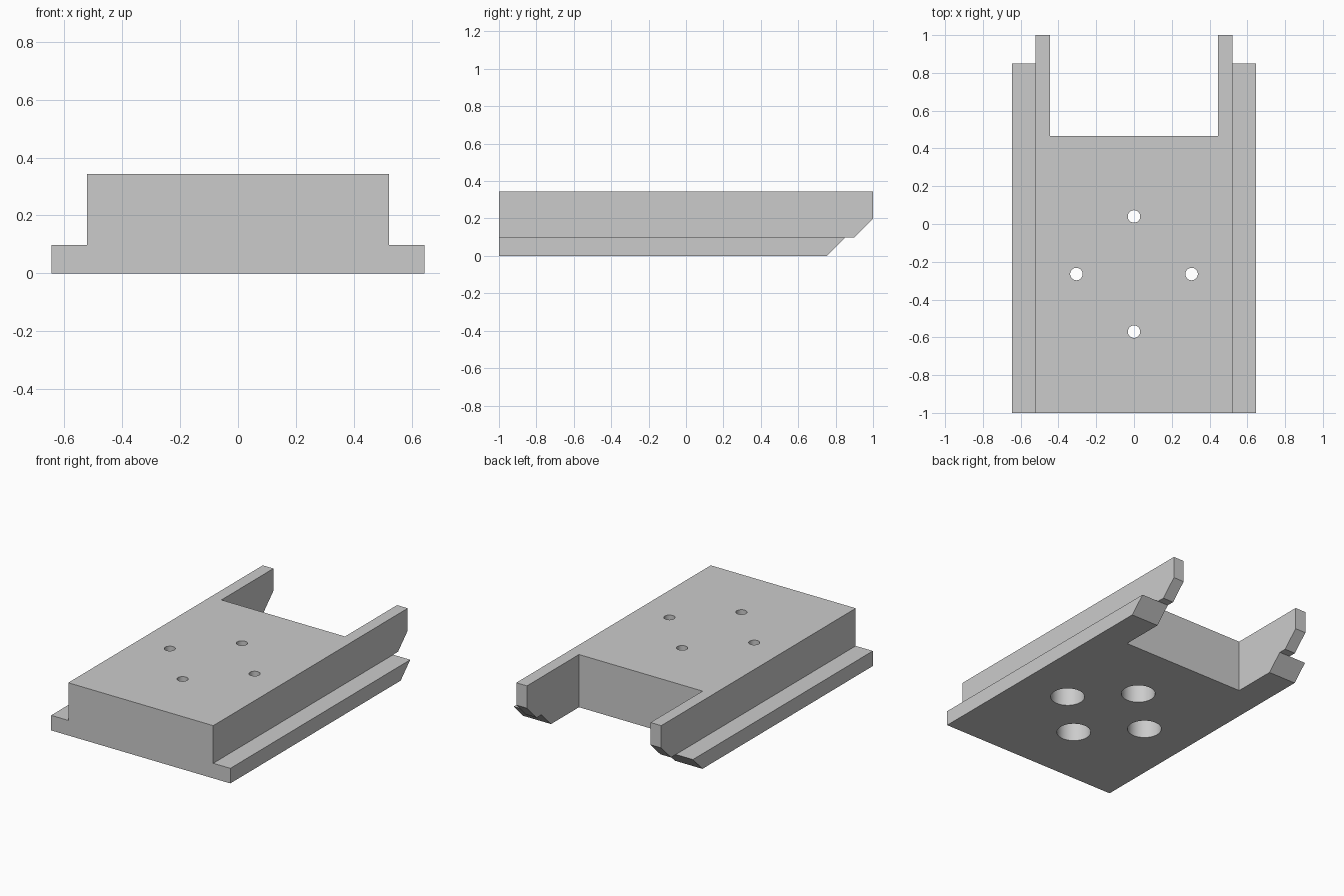
import bpy
import bmesh
from mathutils import Matrix, Vector

default = bpy.data.objects.get("Cube")
if default:
    bpy.data.objects.remove(default, do_unlink=True)

HALF_BODY, HALF_BASE, HALF_NOTCH = 0.522, 0.645, 0.445
STEP, TOP = 0.098, 0.343

grey = bpy.data.materials.new("plain grey")
grey.use_nodes = True
colour = (0.6, 0.6, 0.6, 1)
grey.diffuse_color = colour
grey.node_tree.nodes["Principled BSDF"].inputs["Base Color"].default_value = colour


def to_object(name, bm):
    bmesh.ops.recalc_face_normals(bm, faces=bm.faces)
    mesh = bpy.data.meshes.new(name)
    bm.to_mesh(mesh)
    bm.free()
    mesh.materials.append(grey)
    obj = bpy.data.objects.new(name, mesh)
    bpy.context.collection.objects.link(obj)
    return obj


def side_extrusion(name, profile, x0, x1):
    """Extrude a (y, z) side profile across x."""
    bm = bmesh.new()
    face = bm.faces.new([bm.verts.new((x0, y, z)) for y, z in profile])
    new = bmesh.ops.extrude_face_region(bm, geom=[face])["geom"]
    verts = [v for v in new if isinstance(v, bmesh.types.BMVert)]
    bmesh.ops.translate(bm, vec=Vector((x1 - x0, 0, 0)), verts=verts)
    return to_object(name, bm)


def cylinder(name, x, y, z0, z1, radius):
    bm = bmesh.new()
    bmesh.ops.create_cone(bm, cap_ends=True, segments=48, radius1=radius,
                          radius2=radius, depth=z1 - z0,
                          matrix=Matrix.Translation((x, y, (z0 + z1) / 2)))
    return to_object(name, bm)


def combine(target, tool, operation):
    mod = target.modifiers.new("join", "BOOLEAN")
    mod.operation, mod.solver, mod.object = operation, "EXACT", tool
    bpy.context.view_layer.objects.active = target
    bpy.ops.object.modifier_apply(modifier=mod.name)
    bpy.data.objects.remove(tool, do_unlink=True)


# Main block with two bevelled steps at the back end
base_profile = [(-1, 0), (0.752, 0), (0.85, STEP), (-1, STEP)]
body_profile = base_profile[:3] + [(0.9, STEP), (1, 0.198), (1, TOP), (-1, TOP)]
body = side_extrusion("mounting_block", body_profile, -HALF_BODY, HALF_BODY)

# Low flanges along both sides
for side in (-1, 1):
    flange = side_extrusion("flange", base_profile, side * 0.48, side * HALF_BASE)
    combine(body, flange, "UNION")

# Open notch between the two rear arms
notch_profile = [(0.465, -0.5), (1.5, -0.5), (1.5, 1), (0.465, 1)]
notch = side_extrusion("notch_cutter", notch_profile, -HALF_NOTCH, HALF_NOTCH)
combine(body, notch, "DIFFERENCE")

# Four screw holes, each with a wide counterbore from below
for dx, dy in ((1, 0), (-1, 0), (0, 1), (0, -1)):
    x, y = dx * 0.305, -0.265 + dy * 0.305
    combine(body, cylinder("counterbore_cutter", x, y, -0.2, 0.24, 0.103), "DIFFERENCE")
    combine(body, cylinder("hole_cutter", x, y, 0.1, 0.6, 0.033), "DIFFERENCE")

# Smooth hole walls, crisp edges elsewhere
bpy.ops.object.select_all(action="DESELECT")
body.select_set(True)
bpy.context.view_layer.objects.active = body
bpy.ops.object.shade_smooth_by_angle()
